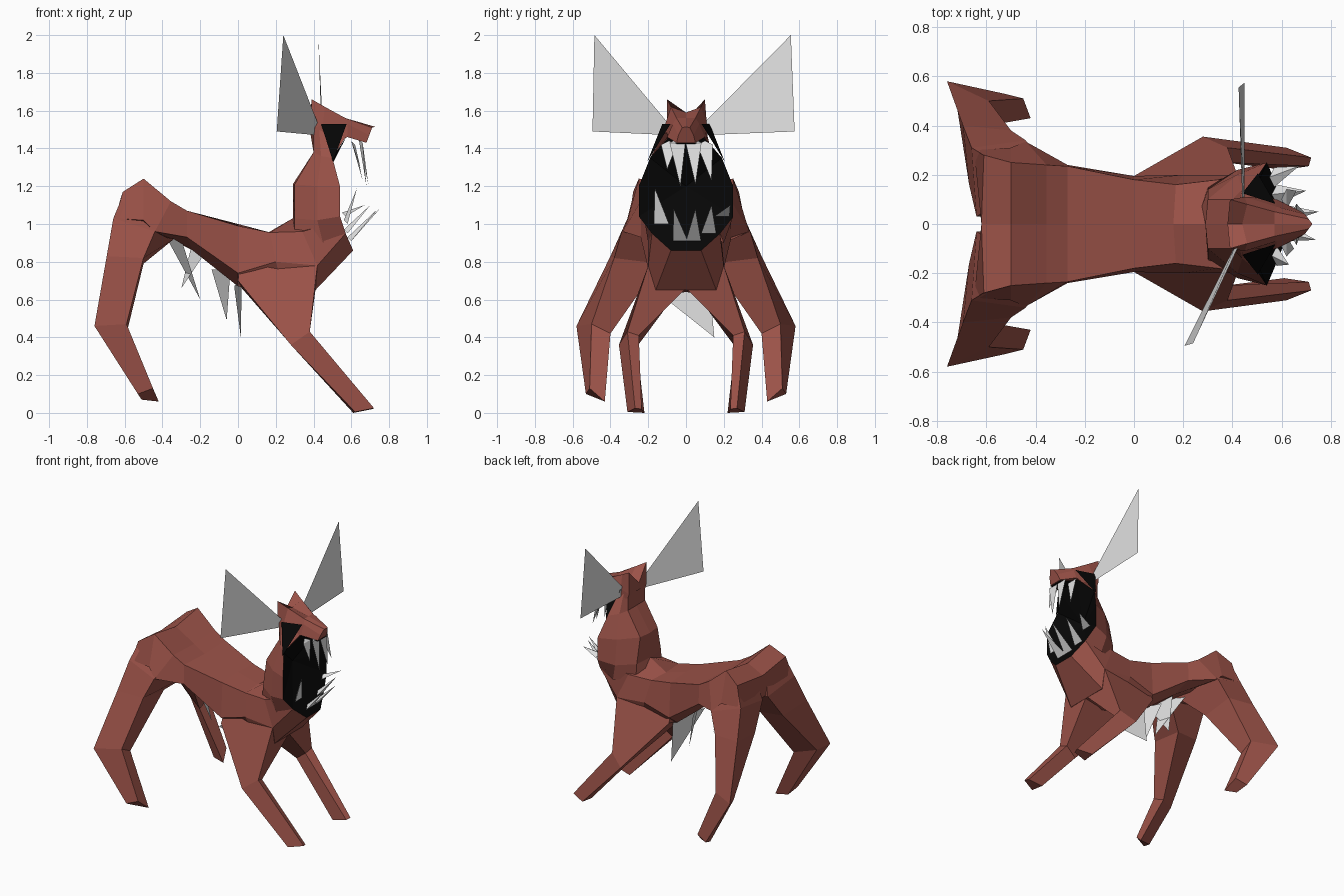
import bpy, bmesh


def material(name, rgb):
    m = bpy.data.materials.new(name)
    m.diffuse_color = (*rgb, 1)
    return m


HIDE = material("red brown hide", (0.33, 0.085, 0.065))
BONE = material("pale bone", (0.76, 0.76, 0.76))
BLACK = material("black", (0.002, 0.002, 0.002))


def make(name, verts, faces, mat):
    bm = bmesh.new()
    vs = [bm.verts.new(v) for v in verts]
    for f in faces:
        bm.faces.new([vs[i] for i in f])
    bmesh.ops.recalc_face_normals(bm, faces=bm.faces)
    me = bpy.data.meshes.new(name)
    bm.to_mesh(me)
    bm.free()
    me.materials.append(mat)
    ob = bpy.data.objects.new(name, me)
    bpy.context.collection.objects.link(ob)
    return ob


def flip(p):
    return (p[0], -p[1], p[2])


def loft(name, rings, mat, closed=True, end_cap=True):
    n = len(rings[0])
    verts = [p for r in rings for p in r]
    faces = []
    for k in range(len(rings) - 1):
        for i in range(n if closed else n - 1):
            j = (i + 1) % n
            faces.append((k * n + i, k * n + j, (k + 1) * n + j, (k + 1) * n + i))
    if closed:
        faces.append(tuple(range(n)))
        if end_cap:
            faces.append(tuple(range(len(verts) - n, len(verts))))
    return make(name, verts, faces, mat)


def full(half):
    # half section from top centre to bottom centre, mirrored across y
    return half + [flip(p) for p in reversed(half[1:-1])]


# torso: sections from rump to chest, left open behind the mouth
torso = [
    [(-.62, 0, 1.14), (-.61, .28, 1.17), (-.65, .30, 1.03), (-.62, .12, .98), (-.62, 0, .98)],
    [(-.50, 0, 1.20), (-.50, .25, 1.24), (-.50, .31, 1.02), (-.50, .12, .95), (-.50, 0, .95)],
    [(-.355, 0, 1.11), (-.355, .24, 1.12), (-.44, .335, .96), (-.34, .14, .92), (-.34, 0, .92)],
    [(-.27, 0, 1.06), (-.27, .235, 1.07), (-.27, .24, .93), (-.24, .12, .86), (-.24, 0, .86)],
    [(0, 0, 1.0), (0, .18, .99), (0, .195, .74), (0, .10, .67), (0, 0, .68)],
    [(.16, 0, .955), (.17, .16, .955), (.20, .20, .80), (.25, .14, .62), (.25, 0, .64)],
    [(.29, 0, 1.03), (.34, .18, .96), (.42, .20, .78), (.41, .16, .65), (.41, 0, .65)],
    [(.40, 0, 1.0), (.48, .20, 1.0), (.57, .18, .95), (.61, .08, .86), (.61, 0, .86)],
]
loft("torso", [full(r) for r in torso], HIDE, end_cap=False)

# neck: sheet wrapped round the back of the open mouth
neck = [
    [(.25, 0, .93), (.30, .15, .93), (.45, .20, .90), (.57, .18, .95)],
    [(.29, 0, 1.03), (.30, .14, 1.03), (.42, .22, 1.02), (.54, .25, 1.04)],
    [(.29, 0, 1.21), (.30, .10, 1.21), (.42, .20, 1.20), (.54, .25, 1.20)],
    [(.40, 0, 1.38), (.40, .10, 1.38), (.44, .14, 1.36), (.50, .19, 1.35)],
    [(.38, 0, 1.50), (.40, .10, 1.52), (.43, .105, 1.50), (.57, .095, 1.46)],
]
loft("neck", [[flip(p) for p in reversed(r[1:])] + r for r in neck], HIDE, False)

# head: sections from the pointed ears to the nose
head = [
    [(.38, 0, 1.55), (.39, .10, 1.66), (.39, .10, 1.50), (.42, .10, 1.40), (.42, 0, 1.40)],
    [(.44, 0, 1.59), (.46, .08, 1.62), (.45, .11, 1.53), (.47, .11, 1.42), (.47, 0, 1.42)],
    [(.57, 0, 1.56), (.57, .05, 1.56), (.58, .07, 1.53), (.58, .10, 1.46), (.58, 0, 1.46)],
    [(.725, 0, 1.515), (.71, .02, 1.51), (.695, .04, 1.47), (.68, .05, 1.43), (.68, 0, 1.43)],
]
loft("head", [full(r) for r in head], HIDE)

# mouth: black hollow fanned inward from its rim, and a black palate plate
rim = [(.61, .08, .86), (.57, .18, .95), (.54, .25, 1.04), (.54, .25, 1.20),
       (.50, .19, 1.35), (.57, .095, 1.455)]
rim += [flip(p) for p in reversed(rim)]
n = len(rim)
make("mouth", rim + [(.44, 0, 1.20)], [(i, (i + 1) % n, n) for i in range(n)], BLACK)
make("palate", [(.56, .095, 1.45), (.68, .048, 1.424), (.68, -.048, 1.424), (.56, -.095, 1.45)],
     [(0, 1, 2, 3)], BLACK)

# legs and eyes, both sides
hind = [
    [(-.61, .28, 1.15), (-.61, .05, 1.10), (-.34, .05, 1.0), (-.36, .22, 1.06)],
    [(-.66, .31, 1.03), (-.64, .03, .98), (-.34, .03, .92), (-.44, .34, .96)],
    [(-.695, .40, .83), (-.67, .16, .80), (-.50, .14, .79), (-.50, .38, .82)],
    [(-.76, .58, .46), (-.72, .48, .44), (-.59, .40, .42), (-.59, .50, .47)],
    [(-.53, .53, .10), (-.51, .45, .07), (-.42, .43, .06), (-.45, .51, .13)],
]
front = [
    [(.02, .14, .88), (.06, .02, .80), (.36, .02, .80), (.34, .13, .92)],
    [(0, .195, .70), (.02, .03, .66), (.41, .01, .65), (.42, .20, .78)],
    [(.28, .355, .36), (.29, .26, .35), (.37, .25, .41), (.38, .31, .43)],
    [(.62, .31, .005), (.61, .22, 0), (.71, .235, .02), (.72, .27, .025)],
]
eye = [(.44, .125, 1.53), (.575, .082, 1.53), (.503, .205, 1.33)]
for side, f in (("left", lambda p: p), ("right", flip)):
    loft(side + "_hind_leg", [[f(p) for p in r] for r in hind], HIDE)
    loft(side + "_front_leg", [[f(p) for p in r] for r in front], HIDE)
    make(side + "_eye", [f(p) for p in eye], [(0, 1, 2)], BLACK)

# ear fins: thin flat sheets
make("right_ear_fin", [(.24, -.485, 2), (.205, -.495, 1.49), (.42, -.07, 1.47), (.42, -.10, 1.54)],
     [(0, 1, 2, 3)], BONE)
make("left_ear_fin", [(.425, .555, 2), (.45, .575, 1.49), (.45, .08, 1.47), (.44, .10, 1.54)],
     [(0, 1, 2, 3)], BONE)


def tooth(name, base, tip, w):
    # three sided spike
    x, y, z = base
    pts = [(x, y - w, z), (x, y + w, z), (x - w * .5, y, z + w * .5), tip]
    make(name, pts, [(0, 1, 2), (0, 1, 3), (1, 2, 3), (2, 0, 3)], BONE)


# teeth: (base, tip)
upper = [((.66, .04, 1.43), (.69, .05, 1.21)), ((.66, -.045, 1.43), (.68, -.03, 1.20)),
         ((.62, .10, 1.42), (.66, .135, 1.23)), ((.62, -.09, 1.42), (.65, -.10, 1.29))]
lower = [((.60, .04, .91), (.75, .05, 1.08)), ((.60, -.03, .91), (.74, -.065, 1.08)),
         ((.58, .12, .95), (.70, .135, 1.10)), ((.58, -.13, 1.0), (.63, -.165, 1.19)),
         ((.57, .19, 1.04), (.67, .235, 1.10))]
for i, (b, t) in enumerate(upper):
    tooth(f"upper_tooth_{i}", b, t, .042)
for i, (b, t) in enumerate(lower):
    tooth(f"lower_tooth_{i}", b, t, .04)

# belly spikes: flat triangles hanging below the torso
spikes = [
    [(-.02, -.19, .67), (.02, .12, .72), (.015, .15, .40)],
    [(-.14, .12, .76), (-.04, -.10, .76), (-.06, .05, .49)],
    [(-.38, .10, .93), (-.30, -.10, .92), (-.20, -.02, .60)],
    [(-.25, .10, .87), (-.18, -.08, .84), (-.30, 0, .66)],
]
for i, s in enumerate(spikes):
    make(f"belly_spike_{i}", s, [(0, 1, 2)], BONE)
